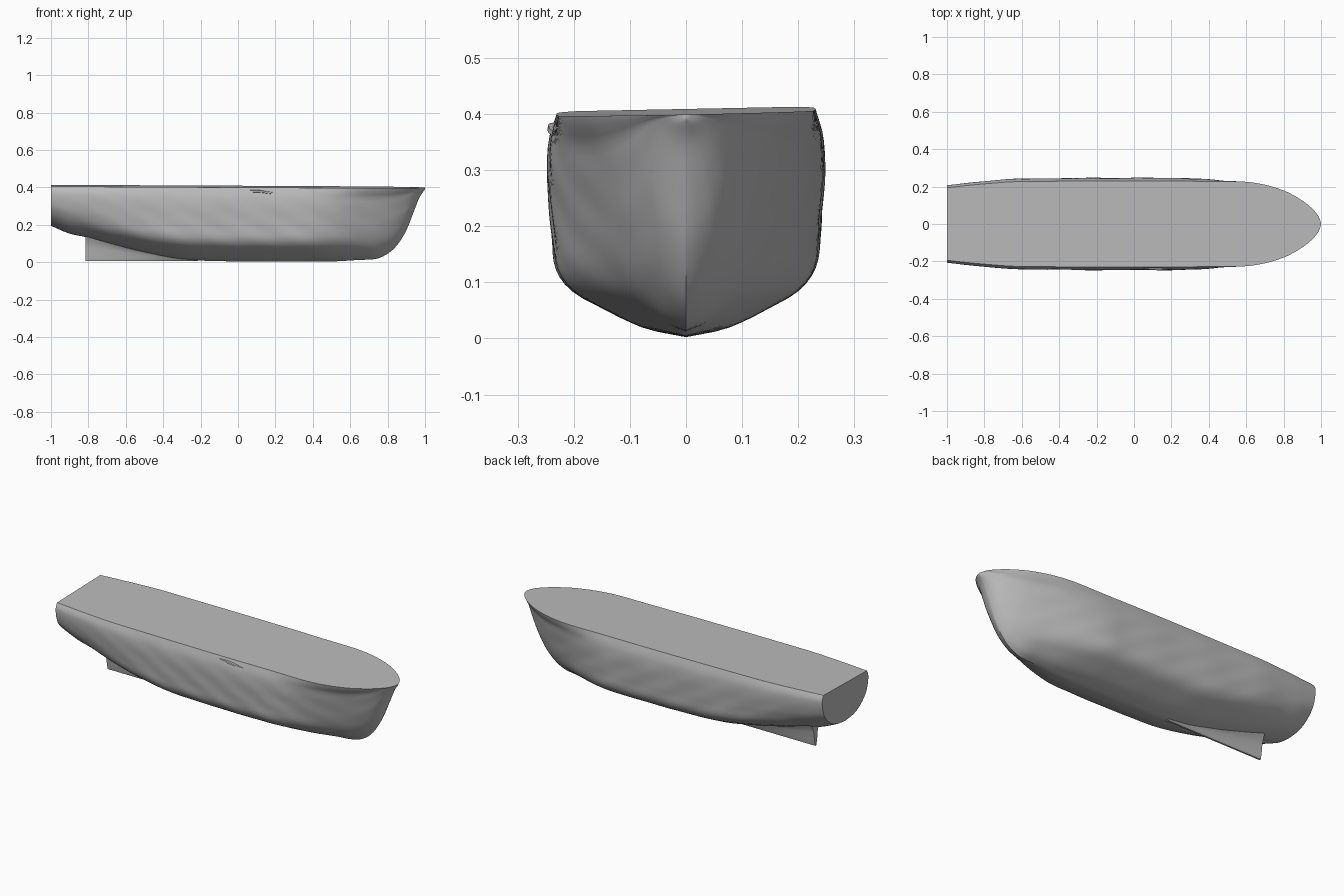
import bpy, bmesh, math

cube = bpy.data.objects.get("Cube")
if cube:
    bpy.data.objects.remove(cube, do_unlink=True)

grey = bpy.data.materials.new("hull grey")
grey.use_nodes = True
grey.diffuse_color = (0.5, 0.5, 0.5, 1)
grey.node_tree.nodes["Principled BSDF"].inputs["Base Color"].default_value = (0.5, 0.5, 0.5, 1)


def curve(points, x):
    """Smooth interpolation through sorted (x, value) points."""
    x = min(max(x, points[0][0]), points[-1][0])
    k = 0
    while k < len(points) - 2 and x > points[k + 1][0]:
        k += 1

    def slope(i):
        a, b = points[max(i - 1, 0)], points[min(i + 1, len(points) - 1)]
        return (b[1] - a[1]) / (b[0] - a[0])

    (x0, y0), (x1, y1) = points[k], points[k + 1]
    h = x1 - x0
    t = (x - x0) / h
    return ((1 + 2 * t) * (1 - t) ** 2 * y0 + t * (1 - t) ** 2 * h * slope(k)
            + t * t * (3 - 2 * t) * y1 + t * t * (t - 1) * h * slope(k + 1))


def smooth(a, b, x):
    t = min(max((x - a) / (b - a), 0), 1)
    return t * t * (3 - 2 * t)


def loft(name, sections):
    """Skin open U sections, then close the top and both ends."""
    bm = bmesh.new()
    rows = [[bm.verts.new(p) for p in s] for s in sections]
    for a, b in zip(rows, rows[1:]):
        for i in range(len(a) - 1):
            bm.faces.new((a[i], a[i + 1], b[i + 1], b[i]))
    bm.faces.new(rows[0])
    bm.faces.new(rows[-1])
    bm.faces.new([r[0] for r in rows] + [r[-1] for r in reversed(rows)])
    bmesh.ops.recalc_face_normals(bm, faces=bm.faces)
    mesh = bpy.data.meshes.new(name)
    bm.to_mesh(mesh)
    bm.free()
    mesh.materials.append(grey)
    ob = bpy.data.objects.new(name, mesh)
    bpy.context.collection.objects.link(ob)
    bpy.ops.object.select_all(action='DESELECT')
    ob.select_set(True)
    bpy.context.view_layer.objects.active = ob
    bpy.ops.object.shade_smooth_by_angle(angle=math.radians(35))
    return ob


# Keel height and greatest half breadth along the length
keel = [(-1, .195), (-.95, .172), (-.9, .152), (-.82, .135), (-.7, .1), (-.5, .05),
        (-.3, .015), (0, .004), (.5, .004), (.65, .012), (.74, .018), (.8, .045),
        (.85, .09), (.9, .17), (.94, .27), (.97, .345), (1, .39)]
breadth = [(-1, .2), (-.8, .223), (-.6, .24), (0, .247), (.5, .24), (.65, .225),
           (.8, .18), (.9, .125), (.96, .075), (.99, .035), (1, .003)]

# Section shapes: share of half breadth at each share of height
levels = [0, .03, .07, .12, .2, .3, .45, .6, .75, .88, .95, 1]
mid_shape = list(zip(levels, [0, .25, .42, .58, .81, .93, .965, .985, 1, .99, .96, .935]))
bow_shape = list(zip(levels, [0, .09, .17, .25, .36, .46, .58, .67, .76, .84, .96, 1]))
stern_shape = list(zip(levels, [0, .3, .45, .57, .7, .82, .94, 1, 1.03, 1.03, 1, .97]))


def deck(x, y):
    return .404 - .005 * x + .02 * y


def hull_section(x, n=28):
    bow, stern = smooth(.3, .9, x), 1 - smooth(-1, -.35, x)
    k, b = curve(keel, x), curve(breadth, x)
    points = []
    for j in range(-n, n + 1):
        v = (abs(j) / n) ** 1.4
        w = (curve(mid_shape, v) * (1 - bow - stern)
             + curve(bow_shape, v) * bow + curve(stern_shape, v) * stern)
        # Gentle unevenness of the plating, fading at keel, deck and ends
        fade = 4 * v * (1 - v) * (1 - x * x)
        wave = math.sin(23 * x + 9 * v) * math.sin(11 * v + 5 * x + (1 if j < 0 else 0))
        y = math.copysign(b * w + .0025 * fade * wave, j) if j else 0
        points.append((x, y, k + (deck(x, y) - k) * v))
    return points


steps = 90
stations = [-1 + 2 * (1 - (1 - i / steps) ** 1.5) for i in range(steps + 1)]
loft("hull", [hull_section(x) for x in stations])


# Thin skeg below the raised stern
def skeg_section(x):
    top, low = curve(keel, x) + .025, .005
    shape = [(1, .05), (.75, .028), (.5, .017), (.2, .012), (0, .005)]
    side = [(w, low + (top - low) * f) for f, w in shape]
    return [(x, -w, z) for w, z in side] + [(x, w, z) for w, z in reversed(side)]


loft("skeg", [skeg_section(-.815 + .6 * i / 20) for i in range(21)])


# Small raised lip under the deck edge on the right side
def lip_section(i, n=12):
    t = i / n
    x = .05 + .16 * t
    out = .004 + .007 * math.sin(math.pi * t)
    z = .388 - .012 * smooth(.3, 1, t)
    return [(x, -.225, z), (x, -.234 - out, z - .005),
            (x, -.236 - out, z - .013), (x, -.225, z - .018)]


loft("side_lip", [lip_section(i) for i in range(13)])
